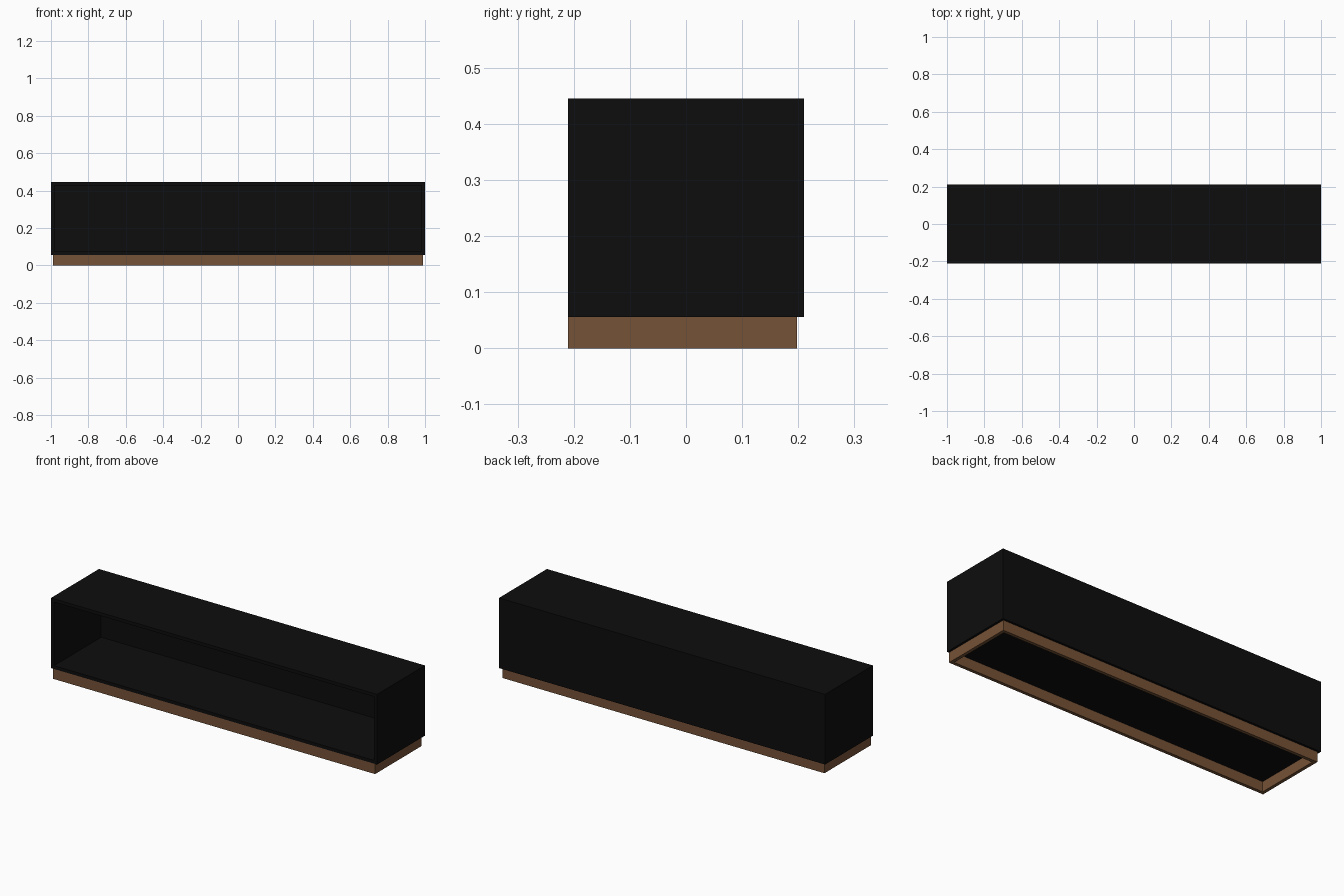
import bpy

if "Cube" in bpy.data.objects:
    bpy.data.objects.remove(bpy.data.objects["Cube"])


def material(name, rgb):
    m = bpy.data.materials.new(name)
    m.diffuse_color = (*rgb, 1.0)
    m.use_nodes = True
    m.node_tree.nodes["Principled BSDF"].inputs["Base Color"].default_value = m.diffuse_color
    return m


BLACK = material("black lacquer", (0.004, 0.004, 0.004))
BROWN = material("brown wood", (0.18, 0.085, 0.037))


def board(name, lo, hi, mat):
    """Rectangular board between two opposite corners."""
    bpy.ops.mesh.primitive_cube_add(size=1, location=[(a + b) / 2 for a, b in zip(lo, hi)])
    ob = bpy.context.object
    ob.name = name
    ob.scale = [b - a for a, b in zip(lo, hi)]
    bpy.ops.object.transform_apply(location=False, rotation=False, scale=True)
    ob.data.materials.append(mat)
    return ob


W, D = 1.0, 0.21            # half width, half depth
Z0, Z1 = 0.056, 0.445       # cabinet bottom and top
T, BACK = 0.018, 0.006      # board and back panel thickness

# Open-fronted cabinet
board("bottom_panel", (-W, -D, Z0), (W, D, Z0 + T), BLACK)
board("top_panel", (-W, -D, Z1 - T), (W, D, Z1), BLACK)
board("back_panel", (-W, D - BACK, Z0 + T), (W, D, Z1 - T), BLACK)
for side, x in (("left", -W), ("right", W - T)):
    board(side + "_side_panel", (x, -D, Z0 + T), (x + T, D - BACK, Z1 - T), BLACK)

# Plinth frame: flush at the front, inset at the ends and back
PX, PB = 0.988, 0.198
board("plinth_front", (-PX, -D, 0), (PX, -D + T, Z0), BROWN)
board("plinth_back", (-PX, PB - T, 0), (PX, PB, Z0), BROWN)
for side, x in (("left", -PX), ("right", PX - T)):
    board("plinth_" + side, (x, -D + T, 0), (x + T, PB - T, Z0), BROWN)
